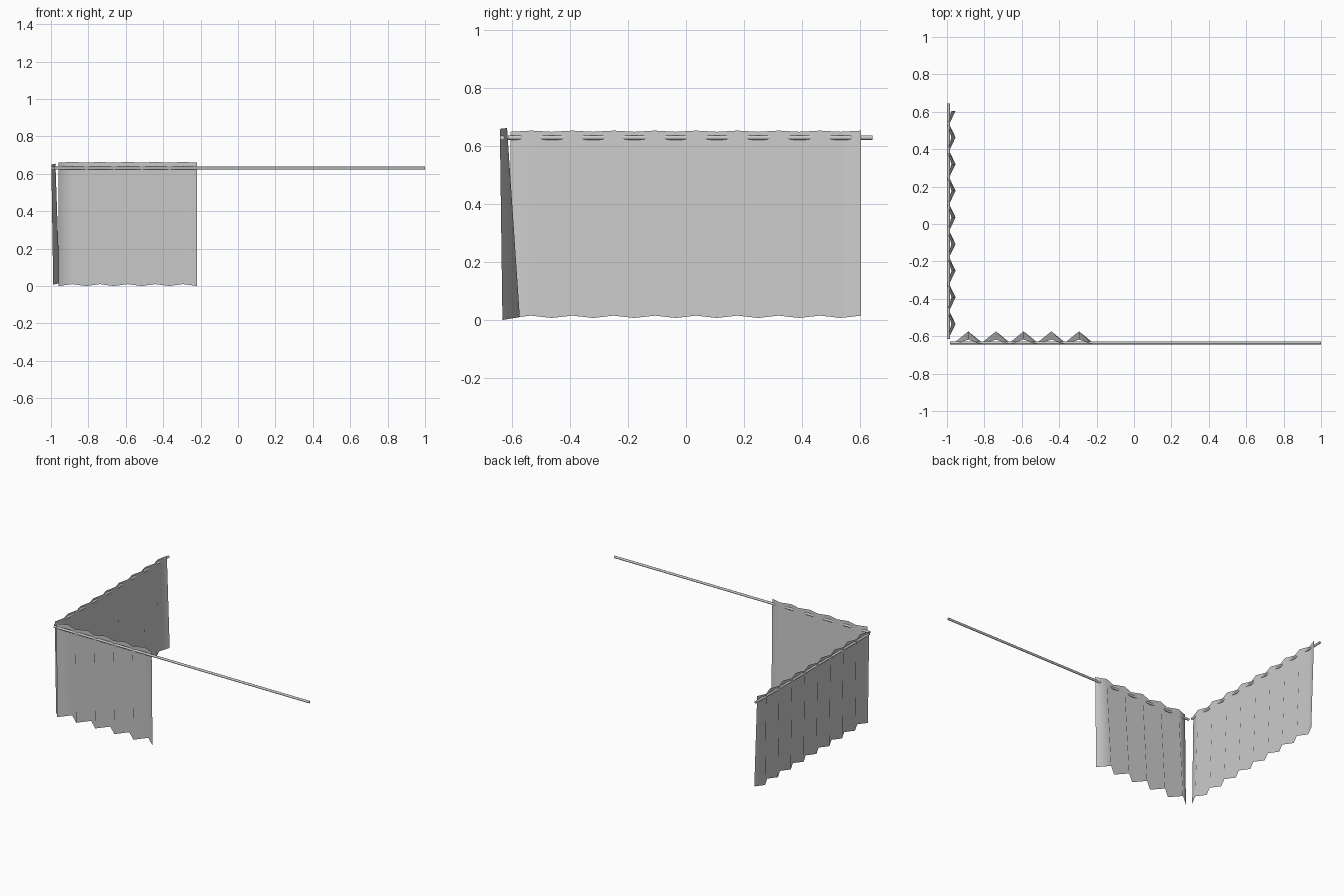
import bpy, bmesh, math
from mathutils import Vector

cube = bpy.data.objects.get("Cube")
if cube:
    bpy.data.objects.remove(cube, do_unlink=True)


def make_material(name, value):
    mat = bpy.data.materials.new(name)
    mat.use_nodes = True
    colour = (value, value, value, 1)
    mat.diffuse_color = colour
    mat.node_tree.nodes["Principled BSDF"].inputs["Base Color"].default_value = colour
    return mat


grey = make_material("light grey", 0.6)


def finish(bm, name, smooth_all):
    mesh = bpy.data.meshes.new(name)
    bm.to_mesh(mesh)
    bm.free()
    mesh.materials.append(grey)
    obj = bpy.data.objects.new(name, mesh)
    bpy.context.collection.objects.link(obj)
    bpy.ops.object.select_all(action='DESELECT')
    obj.select_set(True)
    bpy.context.view_layer.objects.active = obj
    if smooth_all:
        bpy.ops.object.shade_smooth()
    else:
        bpy.ops.object.shade_smooth_by_angle(angle=math.radians(50))
    return obj


def rod(name, start, end, radius=0.008):
    """Thin closed rod between two points."""
    start, end = Vector(start), Vector(end)
    axis = end - start
    bm = bmesh.new()
    bmesh.ops.create_cone(bm, cap_ends=True, segments=12, radius1=radius,
                          radius2=radius, depth=axis.length)
    obj = finish(bm, name, False)
    obj.rotation_euler = axis.to_track_quat('Z', 'Y').to_euler()
    obj.location = (start + end) / 2
    return obj


def curtain(name, start, end, folds, place, top, bottom):
    """Zigzag sheet; top and bottom hold (depth, height) for trough and peak."""
    bm = bmesh.new()
    previous = None
    for i in range(folds + 1):
        along = start + (end - start) * i / folds
        pair = [bm.verts.new(place(along, *row[i % 2])) for row in (bottom, top)]
        if previous:
            bm.faces.new((previous[0], pair[0], pair[1], previous[1]))
        previous = pair
    return finish(bm, name, True)


# Rods meeting at the corner
rod("front_rod", (-0.983, -0.635, 0.63), (1, -0.635, 0.63))
rod("side_rod", (-0.992, -0.615, 0.63), (-0.992, 0.645, 0.63))

# Pleated curtains, flaring towards the hem
curtain("front_curtain", -0.96, -0.22, 10, lambda a, d, z: (a, d, z),
        top=((-0.643, 0.66), (-0.618, 0.663)),
        bottom=((-0.634, 0.0), (-0.574, 0.01)))
curtain("side_curtain", -0.606, 0.605, 17, lambda a, d, z: (d, a, z),
        top=((-0.998, 0.65), (-0.976, 0.654)),
        bottom=((-0.988, 0.007), (-0.954, 0.015)))
